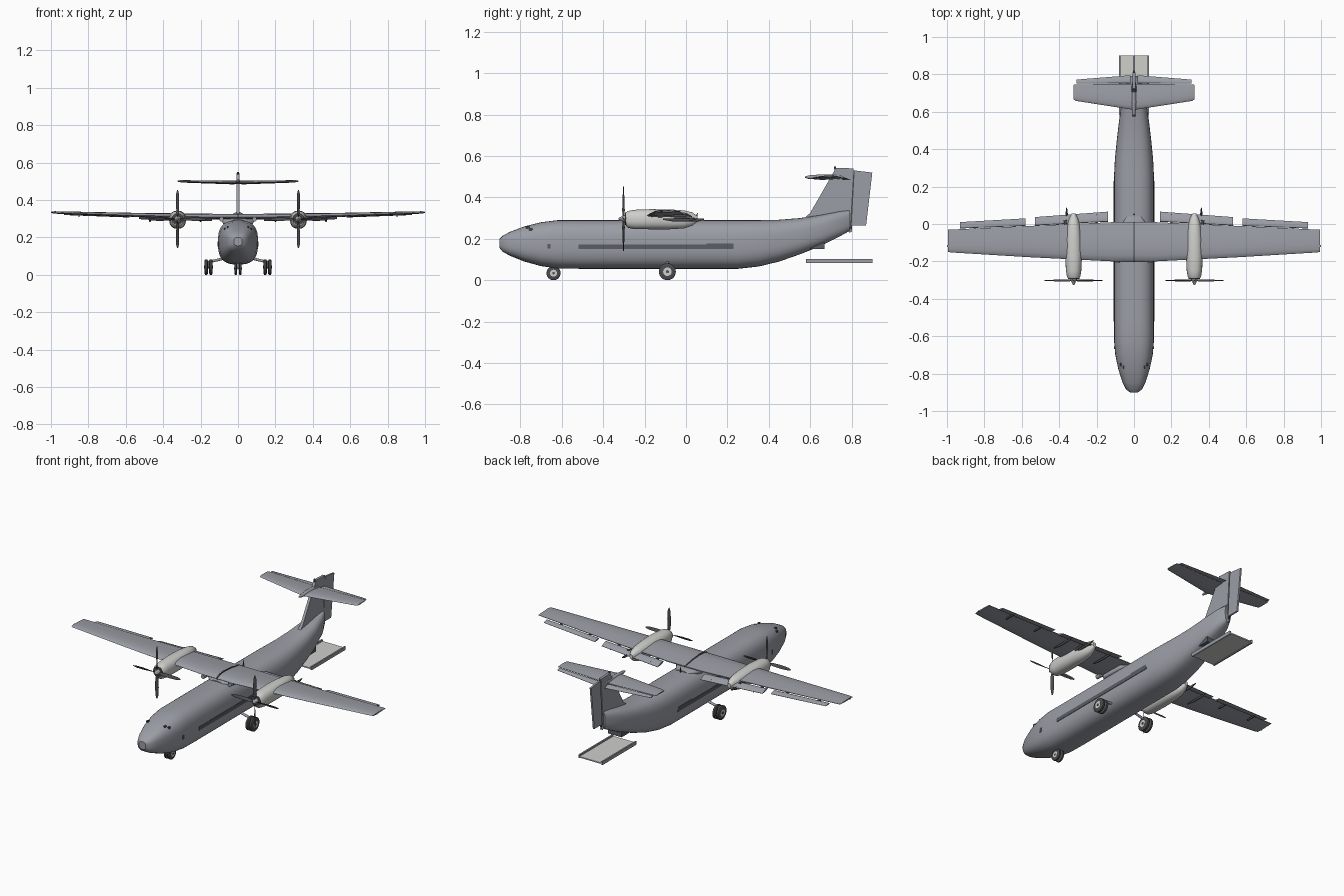
import bpy, bmesh, math
from math import sin, cos, pi
from mathutils import Vector, Matrix

cube = bpy.data.objects.get("Cube")
if cube:
    bpy.data.objects.remove(cube, do_unlink=True)


def material(name, rgb):
    m = bpy.data.materials.new(name)
    m.use_nodes = True
    m.diffuse_color = (*rgb, 1)
    m.node_tree.nodes["Principled BSDF"].inputs["Base Color"].default_value = (*rgb, 1)
    return m


GREY = material("body grey", (0.33, 0.34, 0.38))
LIGHT = material("light grey", (0.62, 0.62, 0.60))
SLATE = material("window slate", (0.10, 0.11, 0.125))
DARK = material("dark grey", (0.07, 0.07, 0.075))


def finish(name, bm, mat, mirror=False, angle=35):
    bmesh.ops.recalc_face_normals(bm, faces=bm.faces)
    me = bpy.data.meshes.new(name)
    bm.to_mesh(me)
    bm.free()
    ob = bpy.data.objects.new(name, me)
    bpy.context.collection.objects.link(ob)
    me.materials.append(mat)
    bpy.ops.object.select_all(action='DESELECT')
    ob.select_set(True)
    bpy.context.view_layer.objects.active = ob
    bpy.ops.object.shade_smooth_by_angle(angle=math.radians(angle))
    if mirror:
        ob.modifiers.new("Mirror", 'MIRROR')
    return ob


def loft(name, rings, mat, mirror=False, angle=35):
    bm = bmesh.new()
    loops = [[bm.verts.new(p) for p in r] for r in rings]
    n = len(loops[0])
    for a, b in zip(loops, loops[1:]):
        for i in range(n):
            j = (i + 1) % n
            bm.faces.new((a[i], a[j], b[j], b[i]))
    bm.faces.new(loops[0])
    bm.faces.new(loops[-1])
    return finish(name, bm, mat, mirror, angle)


def oval(y, hw, zb, zt, cx=0, power=2, n=32):
    """Superellipse cross-section across the y axis."""
    def s(v):
        return math.copysign(abs(v) ** (2 / power), v)
    return [(cx + hw * s(cos(2 * pi * i / n)), y,
             (zb + zt) / 2 + (zt - zb) / 2 * s(sin(2 * pi * i / n))) for i in range(n)]


FOIL = [(0, 0), (.04, .28), (.15, .5), (.35, .6), (.65, .45), (1, .08),
        (1, -.08), (.65, -.3), (.35, -.4), (.15, -.35), (.04, -.2)]


def foil(x, y0, y1, z, thick, drop=0):
    return [(x, y0 + (y1 - y0) * u, z + thick * v - drop * u) for u, v in FOIL]


def box(name, lo, hi, mat, mirror=False):
    bm = bmesh.new()
    lo, hi = Vector(lo), Vector(hi)
    size = hi - lo
    bmesh.ops.create_cube(bm, size=1, matrix=Matrix.Translation((lo + hi) / 2) @ Matrix.Diagonal((*size, 1)))
    return finish(name, bm, mat, mirror)


def rod(name, a, b, r, mat, mirror=False, r2=None, n=16):
    a, b = Vector(a), Vector(b)
    d = b - a
    bm = bmesh.new()
    bmesh.ops.create_cone(bm, cap_ends=True, segments=n, radius1=r, radius2=r if r2 is None else r2,
                          depth=d.length, matrix=Matrix.Translation((a + b) / 2)
                          @ d.to_track_quat('Z', 'Y').to_matrix().to_4x4())
    return finish(name, bm, mat, mirror)


def slab(name, outline, half, mat):
    """Side outline (y, z) given thickness about the centre plane."""
    return loft(name, [[(x, y, z) for y, z in outline] for x in (-half, half)], mat)


# Fuselage: y, half width, bottom, top
BODY = [(-.90, .022, .155, .20), (-.885, .042, .137, .215), (-.85, .06, .118, .234),
        (-.78, .083, .09, .26), (-.70, .1, .068, .28), (-.62, .107, .057, .29),
        (-.5, .107, .055, .29), (.25, .107, .055, .29), (.35, .102, .066, .29),
        (.45, .092, .09, .292), (.55, .08, .125, .30), (.65, .066, .165, .315),
        (.74, .045, .21, .332), (.79, .02, .238, .338)]
loft("fuselage", [oval(*s, power=2.8, n=40) for s in BODY], GREY)

# Side window bands, doors and cockpit windows
box("window_band", (.1, -.52, .15), (.109, .1, .172), SLATE, True)
box("rear_window_band", (.1, .1, .15), (.109, .23, .177), SLATE, True)
box("crew_door_window", (.099, -.668, .152), (.106, -.655, .175), SLATE, True)
for i, (x, y, z) in enumerate([(.071, -.75, .245), (.055, -.765, .255)]):
    box(f"cockpit_window_{i}", (x - .005, y - .008, z - .005), (x + .005, y + .008, z + .005), DARK, True)

# Wing with centre seam
WING = [(0, -.2, .01, .308, .03), (.11, -.2, .01, .308, .03), (.55, -.178, -.01, .318, .022),
        (.98, -.152, -.03, .332, .013), (.995, -.148, -.03, .333, .008)]
loft("wing", [foil(*s) for s in WING], GREY, True)
loft("wing_centre_seam", [foil(x, -.203, .012, .309, .035) for x in (-.004, .004)], DARK)
loft("wing_root_fairing", [oval(y, w, .26, t, power=2.5) for y, w, t in
     [(-.2, .04, .295), (-.16, .085, .31), (-.03, .085, .31), (.04, .04, .295)]], GREY)

# Flaps and ailerons, slightly drooped
loft("flap", [foil(.14, .012, .066, .302, .012, .014), foil(.53, -.008, .037, .31, .01, .012)], GREY, True)
loft("aileron", [foil(.58, -.01, .03, .313, .009, .006), foil(.93, -.024, .01, .325, .007, .005)], GREY, True)
for x, y in ((.2, .05), (.36, .088), (.47, .04)):
    loft(f"flap_track_{int(x * 100)}", [oval(y - l, w, .295 - w * 2, .298, x, n=10) for l, w in
         [(.15, .002), (.1, .006), (.03, .006), (0, .002)]], DARK, True)
for x in (.65, .85):
    box(f"aileron_hinge_{int(x * 100)}", (x - .003, -.06, .308), (x + .003, .0, .318), DARK, True)
rod("landing_light", (.088, -.205, .297), (.088, -.17, .297), .012, GREY, True)
rod("wing_tip_light", (.99, -.125, .333), (.998, -.115, .333), .004, DARK, True, n=8)

# Engine nacelles: y, half width, bottom, top
EX, EZ = .323, .297
NACELLE = [(-.29, .03, .262, .328), (-.28, .036, .253, .334), (-.25, .041, .247, .34), (-.17, .045, .246, .343),
           (-.08, .043, .246, .342), (-.01, .036, .25, .337), (.03, .024, .263, .328), (.055, .01, .283, .31)]
loft("engine_nacelle", [oval(*s, cx=EX, power=2.3) for s in NACELLE], LIGHT, True)
rod("intake_ring", (EX, -.294, EZ), (EX, -.286, EZ), .031, DARK, True, n=24)
rod("exhaust_pipe", (EX + .035, -.06, .3), (EX + .045, .02, .305), .009, DARK, True)

# Propellers: four twisted blades on a spinner
rod("spinner", (EX, -.29, EZ), (EX, -.325, EZ), .02, GREY, True, r2=.004, n=24)
for k in range(4):
    rot = Matrix.Translation((EX, -.302, EZ)) @ Matrix.Rotation(k * pi / 2, 4, 'Y')
    rings = []
    for r, w, tw in ((.012, .004, 60), (.04, .009, 45), (.09, .010, 28), (.135, .008, 20), (.155, .003, 18)):
        t = math.radians(tw)
        rings.append([rot @ Vector((a * cos(t) - b * sin(t), a * sin(t) + b * cos(t), r))
                      for a, b in ((-w, 0), (0, .0018), (w, 0), (0, -.0018))])
    loft(f"propeller_blade_{k}", rings, DARK, True)

# Fin, rudder and tailplane
slab("fin", [(.56, .29), (.60, .325), (.725, .543), (.81, .54), (.79, .235), (.70, .25)], .008, GREY)
slab("rudder", [(.80, .265), (.87, .265), (.90, .52), (.815, .53)], .005, GREY)
slab("rudder_hinge", [(.785, .235), (.80, .235), (.82, .53), (.808, .53)], .003, DARK)
loft("tailplane", [foil(0, .61, .75, .492, .018), foil(.31, .658, .746, .500, .01),
                   foil(.323, .665, .744, .5, .006)], GREY, True)
loft("elevator", [foil(.02, .752, .795, .49, .010, .006), foil(.308, .75, .772, .498, .007, .004)], GREY, True)
loft("tail_bullet", [oval(y, w, .498 - w, .498 + w, n=16) for y, w in
     [(.575, .003), (.59, .008), (.65, .013), (.74, .012), (.79, .004)]], GREY)
rod("fin_top_beacon", (0, .72, .535), (0, .72, .55), .005, DARK)
rod("top_antenna", (0, .05, .285), (0, .055, .325), .004, DARK, r2=.002, n=8)

# Lowered cargo ramp with side rails and actuators
box("ramp", (-.078, .58, .086), (.078, .90, .093), LIGHT)
box("ramp_rail", (.071, .58, .082), (.08, .90, .102), GREY, True)
box("ramp_hatch_frame", (-.045, .60, .15), (.045, .67, .18), SLATE)
rod("tail_skid", (0, .78, .27), (0, .795, .232), .008, GREY)


# Landing gear
def wheel(name, x, y, r, w):
    prof = [(-w, r * .55), (-w, r * .85), (-w * .6, r), (w * .6, r), (w, r * .85), (w, r * .55)]
    loft(name + "_tyre", [[(x + dx, y + rr * cos(2 * pi * i / 28), r + rr * sin(2 * pi * i / 28))
                           for i in range(28)] for dx, rr in prof], DARK, True)
    rod(name + "_hub", (x - w * 1.08, y, r), (x + w * 1.08, y, r), r * .5, LIGHT, True, n=20)
    rod(name + "_cap", (x - w * 1.3, y, r), (x + w * 1.3, y, r), r * .18, DARK, True, n=12)


wheel("nose_wheel", .012, -.64, .034, .007)
wheel("main_inner_wheel", .145, -.09, .041, .009)
wheel("main_outer_wheel", .17, -.09, .041, .009)
rod("nose_strut", (0, -.64, .034), (0, -.63, .08), .006, GREY)
rod("main_axle", (.135, -.09, .041), (.18, -.09, .041), .006, GREY, True)
rod("main_leg", (.085, -.09, .085), (.157, -.09, .068), .007, GREY, True)
rod("main_drop_leg", (.157, -.09, .075), (.157, -.09, .041), .007, GREY, True)
